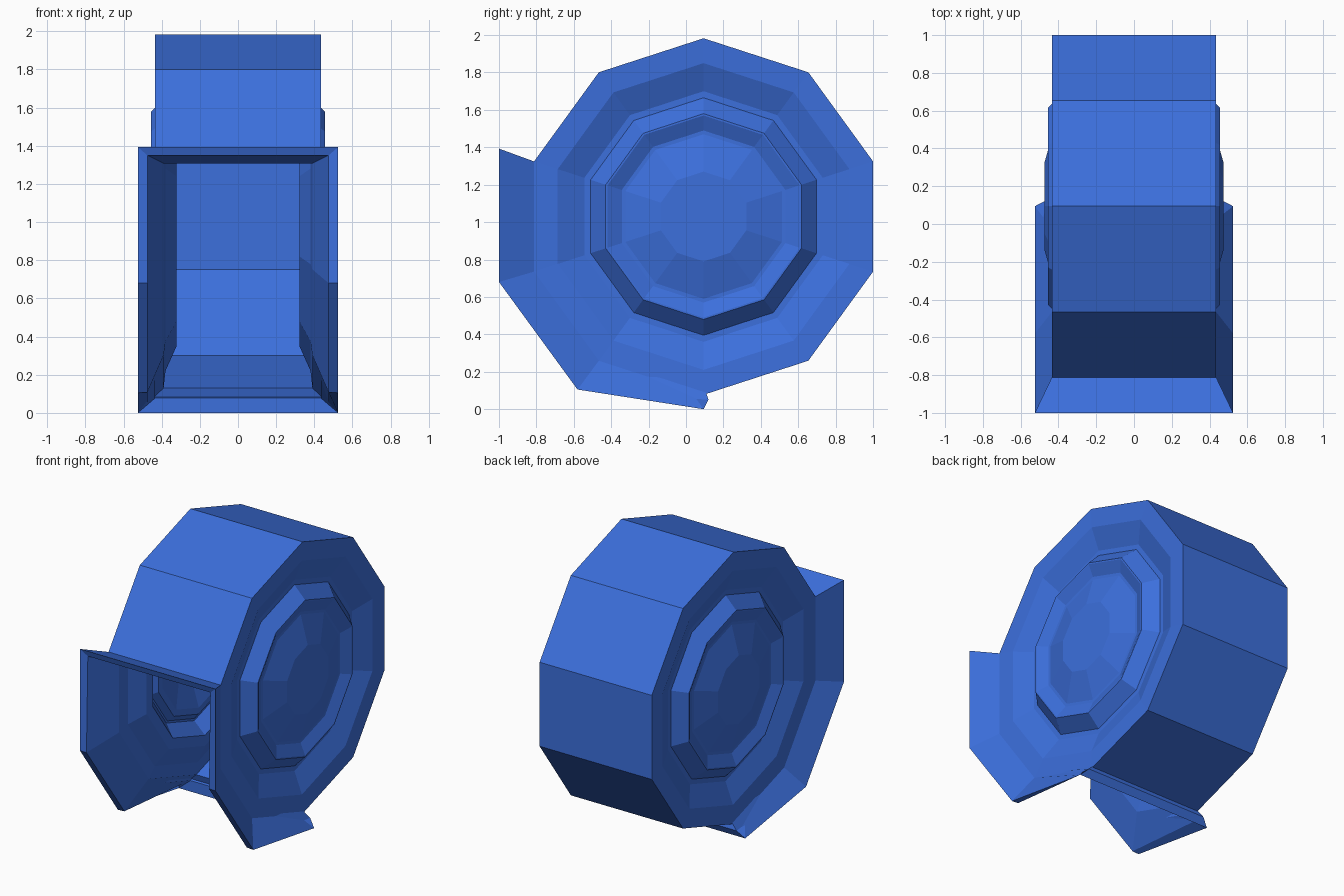
import bpy, bmesh, math

if "Cube" in bpy.data.objects:
    bpy.data.objects.remove(bpy.data.objects["Cube"])

N = 10                      # sides of the drum
CY, CZ = 0.094, 1.03        # drum axis
OPEN = [7, 8, 9]            # drum segments left open (front and underside)

# side-plate profiles as (radius, x): rim, groove, raised ring, hub
OUTER = [(0.953, 0.435), (0.82, 0.43), (0.67, 0.372), (0.635, 0.372), (0.55, 0.455),
         (0.54, 0.455), (0.46, 0.42), (0.44, 0.42), (0.24, 0.475)]
INNER = [(0.90, 0.39), (0.81, 0.38), (0.68, 0.322), (0.605, 0.322), (0.525, 0.405),
         (0.51, 0.405), (0.47, 0.37), (0.425, 0.37), (0.24, 0.425)]

# flared mouth edge as (y, z), from the top of the opening to the bottom
LIP_OUT = [(-1.0, 1.393), (-1.0, 0.68), (-0.58, 0.105), (0.094, 0.0)]
LIP_IN = [(-0.985, 1.35), (-1.0, 0.68), (-0.58, 0.108), (0.12, 0.05)]


def add_shell(bm, profile, lip, lip_x):
    """One skin of the housing; returns its mouth edge as a closed loop."""
    rims, mouths = [], []
    for side in (-1, 1):
        rings = []
        for r, x in profile:
            rings.append([bm.verts.new((side * x,
                                        CY + r * math.sin(k * math.tau / N),
                                        CZ + r * math.cos(k * math.tau / N)))
                          for k in range(N)])
        for a, b in zip(rings, rings[1:]):
            for k in range(N):
                j = (k + 1) % N
                bm.faces.new((a[k], a[j], b[j], b[k]))
        bm.faces.new(rings[-1])
        rim = rings[0]
        mouth = [bm.verts.new((side * lip_x, y, z)) for y, z in lip]
        edge = [rim[k] for k in (8, 7, 6, 5)]
        for i in range(3):
            bm.faces.new((edge[i], edge[i + 1], mouth[i + 1], mouth[i]))
        rims.append(rim)
        mouths.append(mouth)
    left, right = rims
    ml, mr = mouths
    # drum wall, skipping the mouth between vertices 5 and 8
    for k in range(N):
        if k not in (5, 6, 7):
            j = (k + 1) % N
            bm.faces.new((left[k], left[j], right[j], right[k]))
    # top and bottom lips
    bm.faces.new((left[8], right[8], mr[0], ml[0]))
    bm.faces.new((left[5], right[5], mr[3], ml[3]))
    return ml + mr[::-1]


# hollow housing: outer skin, inner skin, and the rim joining them
bm = bmesh.new()
a = add_shell(bm, OUTER, LIP_OUT, 0.525)
b = add_shell(bm, INNER, LIP_IN, 0.475)
for i in range(len(a)):
    j = (i + 1) % len(a)
    bm.faces.new((a[i], a[j], b[j], b[i]))
bmesh.ops.recalc_face_normals(bm, faces=bm.faces[:])

mesh = bpy.data.meshes.new("drum_housing")
bm.to_mesh(mesh)
bm.free()
housing = bpy.data.objects.new("drum_housing", mesh)
bpy.context.collection.objects.link(housing)

# blue finish
mat = bpy.data.materials.new("blue")
mat.diffuse_color = (0.045, 0.16, 0.72, 1)
mat.use_nodes = True
mat.node_tree.nodes["Principled BSDF"].inputs["Base Color"].default_value = mat.diffuse_color
mesh.materials.append(mat)
